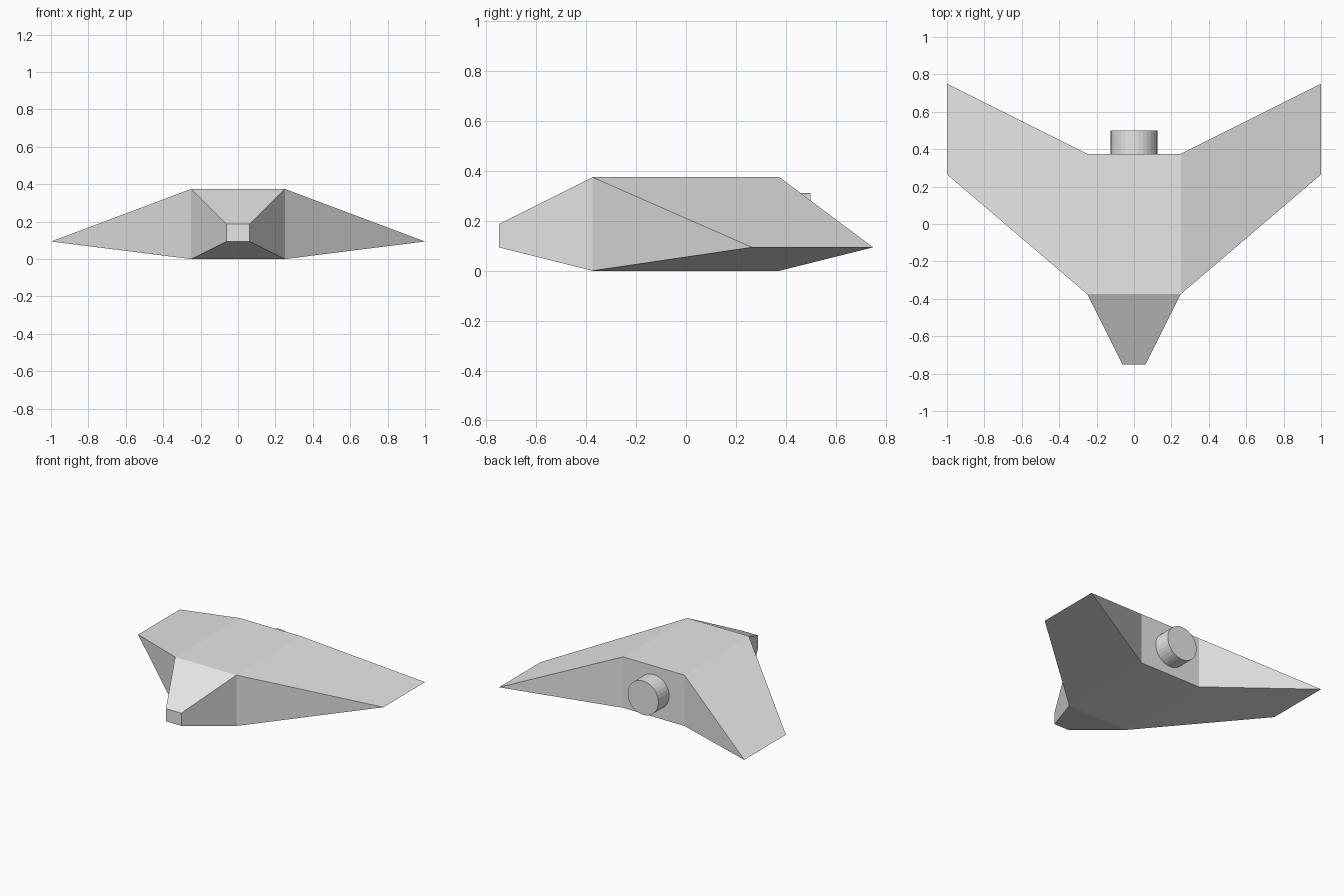
import bpy
import bmesh
import math
from mathutils import Matrix

if "Cube" in bpy.data.objects:
    bpy.data.objects.remove(bpy.data.objects["Cube"])

# One flat colour for the whole craft
grey = bpy.data.materials.new("light grey")
grey.diffuse_color = (0.8, 0.8, 0.8, 1.0)
grey.use_nodes = True
grey.node_tree.nodes["Principled BSDF"].inputs["Base Color"].default_value = grey.diffuse_color


def add_part(name, bm):
    bmesh.ops.recalc_face_normals(bm, faces=bm.faces[:])
    mesh = bpy.data.meshes.new(name)
    bm.to_mesh(mesh)
    bm.free()
    mesh.materials.append(grey)
    obj = bpy.data.objects.new(name, mesh)
    bpy.context.collection.objects.link(obj)
    return obj


def section(bm, half_width, y, low, high):
    """Rectangular cross-section: bottom left, bottom right, top right, top left."""
    return [bm.verts.new((x, y, z)) for x, z in
            ((-half_width, low), (half_width, low), (half_width, high), (-half_width, high))]


# Hull: tapered nose, box body and swept wings in one closed shell
bm = bmesh.new()
nose = section(bm, 0.0625, -0.75, 0.094, 0.1875)
front = section(bm, 0.25, -0.375, 0.0, 0.375)
rear = section(bm, 0.25, 0.375, 0.0, 0.375)
bm.faces.new(nose)
bm.faces.new(rear)

# Nose sides
for i in range(4):
    j = (i + 1) % 4
    bm.faces.new((nose[i], nose[j], front[j], front[i]))

# Body floor and roof
for i, j in ((0, 1), (2, 3)):
    bm.faces.new((front[i], front[j], rear[j], rear[i]))

# Wings: each body side runs out to a knife-edge tip
for side, low, high in ((-1, 0, 3), (1, 1, 2)):
    tip_front = bm.verts.new((side, 0.265, 0.094))
    tip_rear = bm.verts.new((side, 0.75, 0.094))
    bm.faces.new((front[low], front[high], tip_front))
    bm.faces.new((rear[low], rear[high], tip_rear))
    for k in (low, high):
        bm.faces.new((front[k], rear[k], tip_rear, tip_front))
add_part("hull", bm)

# Engine: short round nozzle on the back of the body
bm = bmesh.new()
bmesh.ops.create_cone(
    bm, cap_ends=True, segments=32, radius1=0.125, radius2=0.125, depth=0.125,
    matrix=Matrix.Translation((0, 0.4375, 0.1875)) @ Matrix.Rotation(math.pi / 2, 4, 'X'))
add_part("engine", bm)
